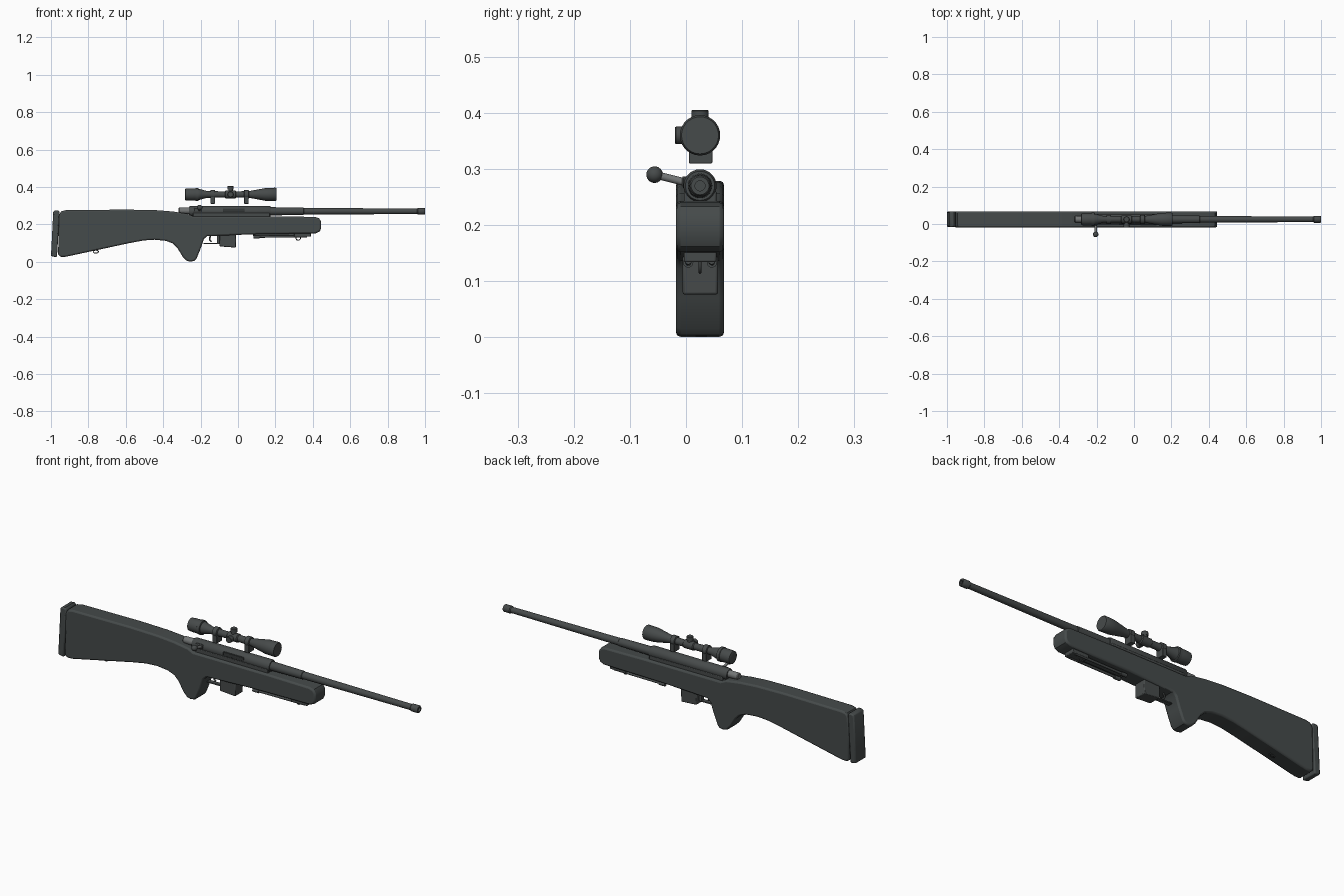
import bpy, bmesh, math
from mathutils import Vector

if "Cube" in bpy.data.objects:
    bpy.data.objects.remove(bpy.data.objects["Cube"])

CY = 0.025   # centre plane of the rifle
BZ = 0.27    # bore height
SZ = 0.36    # scope axis height


def material(name, rgb):
    m = bpy.data.materials.new(name)
    m.diffuse_color = (*rgb, 1)
    m.use_nodes = True
    m.node_tree.nodes["Principled BSDF"].inputs["Base Color"].default_value = m.diffuse_color
    return m


STOCK = material("dark grey stock", (0.060, 0.069, 0.069))
METAL = material("dark grey metal", (0.062, 0.069, 0.069))
STEEL = material("bare steel", (0.17, 0.18, 0.18))
BLACK = material("near black", (0.035, 0.04, 0.04))


def finish(name, bm, mat, bevel=0, segments=2):
    bmesh.ops.recalc_face_normals(bm, faces=bm.faces)
    me = bpy.data.meshes.new(name)
    bm.to_mesh(me)
    bm.free()
    ob = bpy.data.objects.new(name, me)
    bpy.context.collection.objects.link(ob)
    me.materials.append(mat)
    if bevel:
        b = ob.modifiers.new("bevel", 'BEVEL')
        b.width, b.segments = bevel, segments
        b.limit_method, b.angle_limit = 'ANGLE', math.radians(50)
    bpy.ops.object.select_all(action='DESELECT')
    ob.select_set(True)
    bpy.context.view_layer.objects.active = ob
    bpy.ops.object.shade_smooth_by_angle(angle=math.radians(35))
    return ob


def slab(name, outline, y0, y1, mat, bevel=0):
    """Side outline (x, z) extruded across y."""
    bm = bmesh.new()
    f = bm.faces.new([bm.verts.new((x, y0, z)) for x, z in outline])
    r = bmesh.ops.extrude_face_region(bm, geom=[f])
    for v in r["geom"]:
        if isinstance(v, bmesh.types.BMVert):
            v.co.y = y1
    return finish(name, bm, mat, bevel)


def box(name, x0, x1, y0, y1, z0, z1, mat, bevel=0):
    return slab(name, [(x0, z0), (x1, z0), (x1, z1), (x0, z1)], y0, y1, mat, bevel)


def lathe(name, profile, origin, axis, mat, sides=28):
    """Turned part: (distance along axis, radius) pairs."""
    bm = bmesh.new()
    rot = Vector(axis).to_track_quat('Z', 'Y')
    rings = []
    for d, r in profile:
        rings.append([bm.verts.new(rot @ Vector((r * math.cos(a), r * math.sin(a), d)) + Vector(origin))
                      for a in (2 * math.pi * i / sides for i in range(sides))])
    for a, b in zip(rings, rings[1:]):
        for i in range(sides):
            j = (i + 1) % sides
            bm.faces.new((a[i], a[j], b[j], b[i]))
    bm.faces.new(rings[0])
    bm.faces.new(rings[-1])
    return finish(name, bm, mat)


def rod(name, start, end, r, mat, sides=14):
    d = Vector(end) - Vector(start)
    return lathe(name, [(0, r), (d.length, r)], start, d, mat, sides)


def tube(name, pts, r, mat, cyclic=False):
    cu = bpy.data.curves.new(name, 'CURVE')
    cu.dimensions, cu.bevel_depth, cu.bevel_resolution = '3D', r, 2
    sp = cu.splines.new('POLY')
    sp.points.add(len(pts) - 1)
    for p, co in zip(sp.points, pts):
        p.co = (*co, 1)
    sp.use_cyclic_u, cu.use_fill_caps = cyclic, True
    cu.materials.append(mat)
    ob = bpy.data.objects.new(name, cu)
    bpy.context.collection.objects.link(ob)


# Stock with butt, pistol grip and fore-end
slab("stock", [
    (-0.962, 0.04), (-0.957, 0.25), (-0.945, 0.27), (-0.92, 0.276), (-0.60, 0.279), (-0.44, 0.276),
    (-0.35, 0.269), (-0.27, 0.257), (-0.24, 0.243), (0.18, 0.243), (0.41, 0.24), (0.433, 0.233),
    (0.445, 0.215), (0.445, 0.18), (0.437, 0.162), (0.415, 0.152), (0.08, 0.147),
    (-0.165, 0.137), (-0.182, 0.122), (-0.20, 0.07), (-0.222, 0.016), (-0.234, 0.004),
    (-0.257, 0.001), (-0.275, 0.006), (-0.295, 0.026), (-0.325, 0.075), (-0.348, 0.098),
    (-0.385, 0.112), (-0.445, 0.118), (-0.505, 0.114), (-0.58, 0.10), (-0.92, 0.027),
    (-0.95, 0.026)], -0.018, 0.068, STOCK, 0.008)

# Butt pad
slab("butt_pad", [(-1.0, 0.03), (-0.968, 0.024), (-0.953, 0.267), (-0.962, 0.275), (-0.982, 0.274),
                  (-0.988, 0.265)], -0.016, 0.067, STOCK, 0.006)

# Receiver, barrel, muzzle
lathe("receiver", [(-0.262, 0.024), (-0.256, 0.028), (0.168, 0.0295), (0.175, 0.026)],
      (0, CY, BZ), (1, 0, 0), METAL)
box("receiver_bed", -0.24, 0.17, -0.004, 0.054, 0.235, 0.262, METAL, 0.003)
lathe("barrel", [(0.16, 0.022), (0.35, 0.020), (0.352, 0.018), (0.97, 0.0145)],
      (0, CY, BZ), (1, 0, 0), METAL)
lathe("muzzle", [(0.958, 0.015), (0.962, 0.0185), (0.996, 0.0185), (1.0, 0.016), (1.0, 0.009), (0.98, 0.009)],
      (0, CY, BZ), (1, 0, 0), METAL)
box("ejection_port", -0.08, 0.035, -0.0055, 0.004, 0.266, 0.285, BLACK, 0.002)

# Bolt shroud, handle and knob
lathe("bolt_shroud", [(-0.318, 0.014), (-0.314, 0.017), (-0.25, 0.018)], (0, CY, BZ + 0.003), (1, 0, 0), STEEL)
rod("bolt_handle", (-0.205, 0.012, 0.273), (-0.205, -0.052, 0.289), 0.007, STEEL)
lathe("bolt_knob", [(0.0148 * -math.cos(math.pi * i / 10), max(0.0148 * math.sin(math.pi * i / 10), 0.0005))
                    for i in range(11)], (-0.205, -0.056, 0.29), (0, -1, 0.2), METAL, 20)
box("bolt_lug", -0.235, -0.195, -0.007, 0.012, 0.268, 0.287, METAL, 0.003)

# Scope body
lathe("scope", [
    (-0.283, 0.027), (-0.281, 0.031), (-0.262, 0.033), (-0.225, 0.033), (-0.205, 0.029), (-0.165, 0.018),
    (-0.07, 0.0165), (-0.066, 0.021), (-0.014, 0.021), (-0.010, 0.0165), (0.06, 0.018),
    (0.125, 0.030), (0.15, 0.0345), (0.20, 0.036), (0.205, 0.033)], (0, CY, SZ), (1, 0, 0), METAL)
lathe("scope_ocular_ring", [(-0.228, 0.033), (-0.226, 0.0355), (-0.212, 0.0355), (-0.21, 0.031)],
      (0, CY, SZ), (1, 0, 0), METAL)

# Scope adjustment turrets
lathe("top_turret", [(0, 0.012), (0.026, 0.012), (0.026, 0.0155), (0.043, 0.0155), (0.045, 0.014)],
      (-0.04, CY, SZ), (0, 0, 1), METAL, 20)
lathe("side_turret", [(0, 0.012), (0.026, 0.012), (0.026, 0.0155), (0.043, 0.0155), (0.045, 0.014)],
      (-0.04, CY, SZ), (0, -1, 0), METAL, 20)

# Scope mounts: clamp ring and foot
for label, x in (("rear", -0.135), ("front", 0.045)):
    lathe(label + "_scope_ring", [(-0.013, 0.021), (-0.011, 0.024), (0.011, 0.024), (0.013, 0.021)],
          (x, CY, SZ), (1, 0, 0), METAL)
    box(label + "_scope_foot", x - 0.012, x + 0.012, 0.005, 0.047, 0.31, 0.35, METAL, 0.002)

# Magazine, trigger guard and trigger
slab("magazine", [(-0.10, 0.15), (-0.098, 0.082), (-0.012, 0.076), (-0.010, 0.15)],
     -0.006, 0.057, METAL, 0.004)
slab("trigger_guard", [(-0.185, 0.094), (-0.098, 0.094), (-0.098, 0.101), (-0.185, 0.101)],
     0.014, 0.036, METAL, 0.002)
box("guard_front_post", -0.113, -0.098, 0.014, 0.036, 0.095, 0.145, METAL, 0.002)
tube("trigger", [(-0.146, CY, 0.14), (-0.152, CY, 0.125), (-0.15, CY, 0.115), (-0.143, CY, 0.107)], 0.004, METAL)

# Folded bipod under the fore-end
box("bipod_base", 0.30, 0.39, -0.004, 0.054, 0.134, 0.155, METAL, 0.003)
box("bipod_rail", 0.08, 0.32, 0.012, 0.038, 0.138, 0.152, METAL, 0.002)
for side, y in (("near", 0.004), ("far", 0.046)):
    rod(side + "_bipod_leg", (0.10, y, 0.134), (0.37, y, 0.136), 0.006, METAL)
    rod(side + "_bipod_foot", (0.083, y, 0.133), (0.115, y, 0.133), 0.009, METAL)


# Sling loops under the fore-end and the butt
def sling_loop(name, x, z, rx, rz):
    tube(name, [(x + rx * math.cos(a), CY, z + rz * math.sin(a))
                for a in (math.pi * i / 7 for i in range(14))], 0.0025, METAL, True)


sling_loop("front_sling_loop", 0.322, 0.127, 0.012, 0.012)
sling_loop("rear_sling_loop", -0.76, 0.054, 0.014, 0.008)
